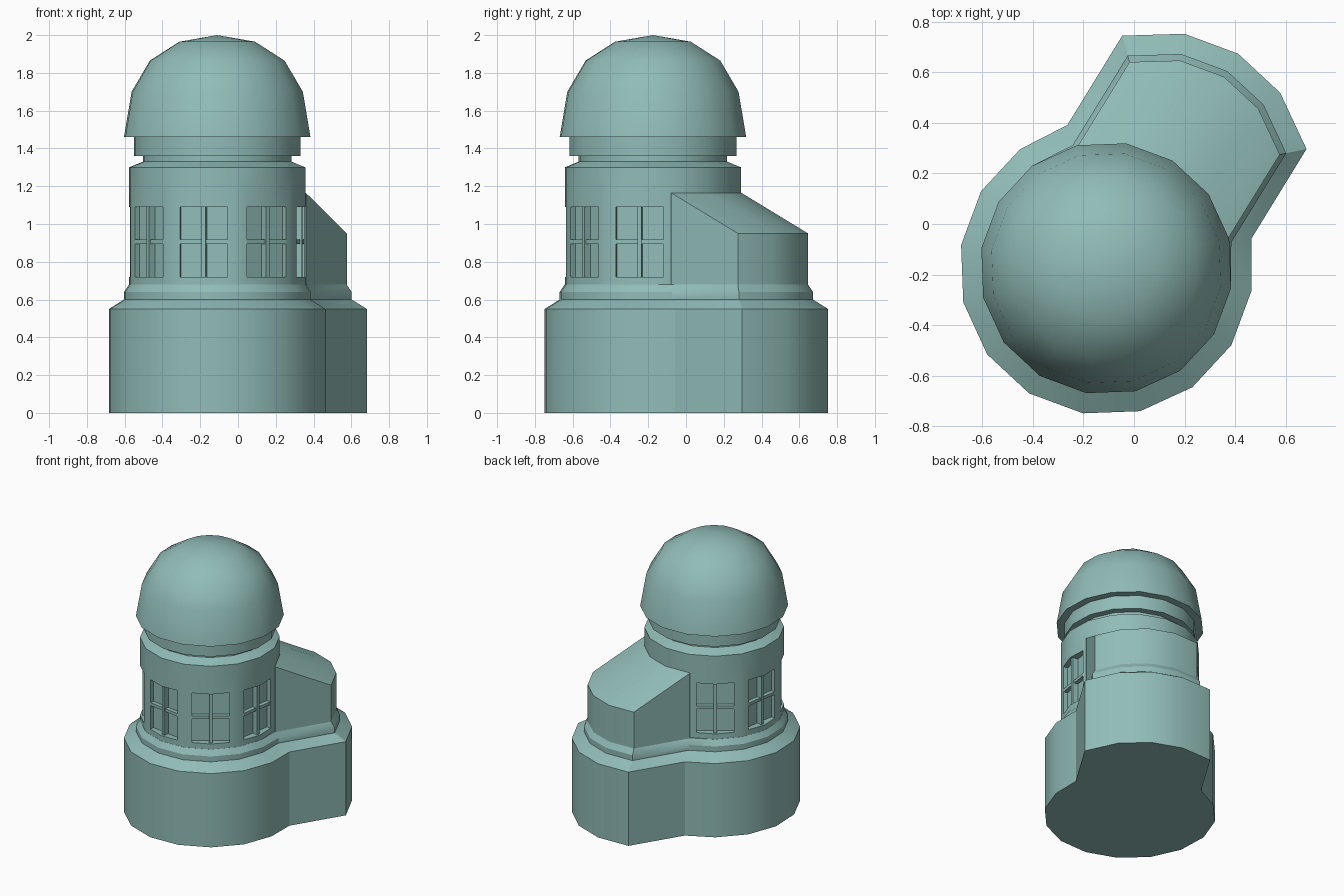
import bpy, bmesh
from math import sin, cos, radians
from mathutils import Matrix

if "Cube" in bpy.data.objects:
    bpy.data.objects.remove(bpy.data.objects["Cube"])

CX, CY = -0.11, -0.175      # tower centre
D = 58.4                    # direction of the annex, degrees
STEP = 22.5                 # 16-sided tower
SHIFT = 0.415               # annex length

paint = bpy.data.materials.new("grey_green")
paint.diffuse_color = (.284, .504, .476, 1)
paint.use_nodes = True
paint.node_tree.nodes["Principled BSDF"].inputs["Base Color"].default_value = paint.diffuse_color


def pt(r, k, s=0.0):
    a = radians(D + STEP * k)
    d = radians(D)
    return (CX + r * cos(a) + s * cos(d), CY + r * sin(a) + s * sin(d))


def arc_pt(r, k, s=0.0):
    # annex corners sit slightly wider than the regular polygon
    return pt(r * 1.01, k * 1.04, s) if abs(k) == 2 else pt(r, k, s)


def circle(r):
    return [pt(r, k) for k in range(16)]


def keyhole(r):
    # tower outline with its annex-side arc pushed outwards
    return ([arc_pt(r, k, SHIFT) for k in range(-2, 3)] + [arc_pt(r, 2)]
            + [pt(r, k) for k in range(3, 14)] + [arc_pt(r, -2)])


def make(name, bm):
    bmesh.ops.recalc_face_normals(bm, faces=bm.faces)
    me = bpy.data.meshes.new(name)
    bm.to_mesh(me)
    bm.free()
    me.materials.append(paint)
    ob = bpy.data.objects.new(name, me)
    bpy.context.collection.objects.link(ob)
    return ob


def loft(name, rings, tip=None):
    # rings: list of (outline, z), capped below and capped or pointed above
    bm = bmesh.new()
    loops = [[bm.verts.new((x, y, z)) for x, y in o] for o, z in rings]
    n = len(loops[0])
    for a, b in zip(loops, loops[1:]):
        for i in range(n):
            j = (i + 1) % n
            bm.faces.new((a[i], a[j], b[j], b[i]))
    bm.faces.new(loops[0][::-1])
    if tip is None:
        bm.faces.new(loops[-1])
    else:
        t = bm.verts.new((CX, CY, tip))
        for i in range(n):
            bm.faces.new((loops[-1][i], loops[-1][(i + 1) % n], t))
    return make(name, bm)


def add_box(bm, angle, r0, r1, width, z0, z1):
    # box in the tower's radial frame
    m = (Matrix.Translation((CX, CY, 0)) @ Matrix.Rotation(radians(angle), 4, 'Z')
         @ Matrix.Translation(((r0 + r1) / 2, 0, (z0 + z1) / 2))
         @ Matrix.Diagonal((r1 - r0, width, z1 - z0, 1)))
    bmesh.ops.create_cube(bm, size=1, matrix=m)


def activate(ob):
    bpy.ops.object.select_all(action='DESELECT')
    ob.select_set(True)
    bpy.context.view_layer.objects.active = ob


# Base plinth with sloped ledge and step moulding
base = loft("base", [(keyhole(r), z) for r, z in
                     [(.581, 0), (.581, .55), (.5, .6), (.5, .64), (.473, .68)]])

# Tower wall, sloped top and neck
tower = loft("tower", [(circle(r), z) for r, z in
                       [(.472, .62), (.472, 1.3), (.398, 1.33), (.398, 1.38)]])

# Ring under the dome, and the dome
ring = loft("dome_ring", [(circle(.447), 1.36), (circle(.447), 1.47)])
dome = loft("dome", [(circle(r), z) for r, z in
                     [(.5, 1.46), (.459, 1.7), (.361, 1.865), (.203, 1.965)]], tip=2.0)

# Annex with sloping roof
bm = bmesh.new()
R = .474
ks = range(-2, 3)
top_in = [bm.verts.new((*arc_pt(R, k), 1.165)) for k in ks]
top_out = [bm.verts.new((*arc_pt(R, k, SHIFT), .95)) for k in ks]
low_in = [bm.verts.new((*arc_pt(R, k), .62)) for k in ks]
low_out = [bm.verts.new((*arc_pt(R, k, SHIFT), .62)) for k in ks]
for a, b in ((top_in, top_out), (top_out, low_out), (low_out, low_in), (low_in, top_in)):
    for i in range(4):
        bm.faces.new((a[i], a[i + 1], b[i + 1], b[i]))
for i in (0, 4):
    bm.faces.new((top_in[i], top_out[i], low_out[i], low_in[i]))
annex = make("annex", bm)

# Six window recesses with crossed bars
cut, bars = bmesh.new(), bmesh.new()
for k in (3, 5, 7, -3, -5, -7):
    a = D + STEP * k
    add_box(cut, a, .415, .6, .255, .72, 1.09)
    add_box(bars, a, .40, .455, .022, .71, 1.10)
    add_box(bars, a, .40, .445, .26, .895, .917)
cutter = make("window_cutter", cut)
cutter.hide_render = True
window_bars = make("window_bars", bars)

activate(tower)
mod = tower.modifiers.new("windows", 'BOOLEAN')
mod.operation = 'DIFFERENCE'
mod.object = cutter
bpy.ops.object.modifier_apply(modifier=mod.name)
bpy.data.objects.remove(cutter)

for ob, angle in ((base, 28), (tower, 28), (ring, 28), (dome, 40), (annex, 28)):
    activate(ob)
    bpy.ops.object.shade_smooth_by_angle(angle=radians(angle))
